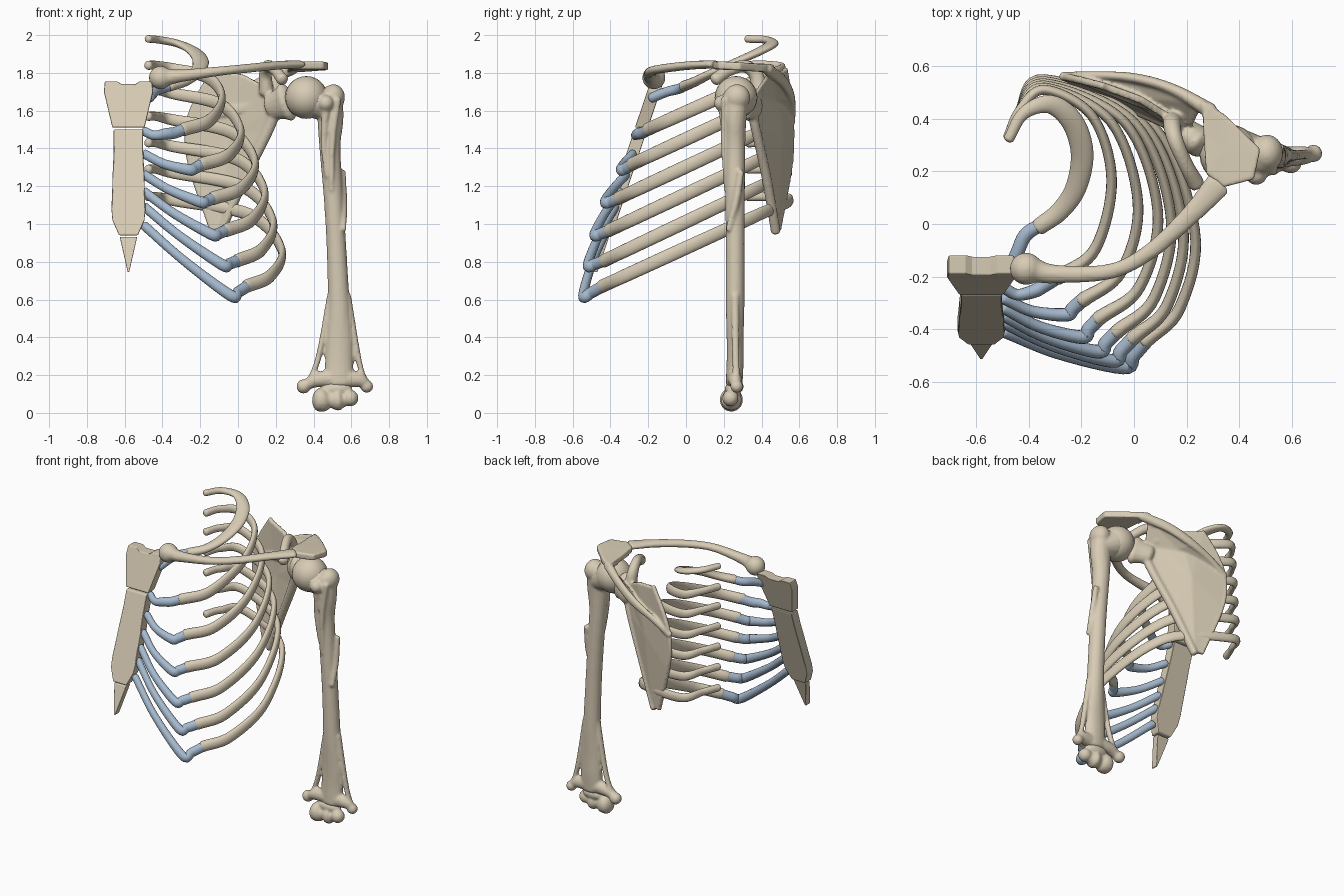
import bpy, bmesh
from math import sin, cos, pi, sqrt
from mathutils import Vector, Matrix


def material(name, col):
    m = bpy.data.materials.new(name)
    m.diffuse_color = (*col, 1)
    return m


BONE = material("bone", (0.68, 0.60, 0.46))
CART = material("cartilage", (0.38, 0.49, 0.62))


def spline(pts, sub):
    """Catmull-Rom through tuples of (x, y, z, radius_a, radius_b)."""
    p = [Vector(q) for q in pts]
    p = [p[0] * 2 - p[1]] + p + [p[-1] * 2 - p[-2]]
    out = []
    for i in range(1, len(p) - 2):
        a, b, c, d = p[i - 1:i + 3]
        for k in range(sub):
            t = k / sub
            out.append(0.5 * (2 * b + (c - a) * t + (2 * a - 5 * b + 4 * c - d) * t * t
                              + (3 * b - a - 3 * c + d) * t ** 3))
    return out + [p[-2]]


def tube(bm, pts, ref=(0, 0, 1), sub=6, n=16):
    """Sweep an ellipse along a path, with rounded ends."""
    s = spline(pts, sub)
    pos = [q.to_3d() if len(q) == 3 else Vector(q[:3]) for q in s]
    rings = []

    def ring(c, t, a, b):
        side = t.cross(Vector(ref)).normalized()
        up = side.cross(t)
        rings.append([bm.verts.new(c + side * a * cos(2 * pi * k / n) + up * b * sin(2 * pi * k / n))
                      for k in range(n)])
    last = len(s) - 1
    for i, q in enumerate(s):
        t = (pos[min(i + 1, last)] - pos[max(i - 1, 0)]).normalized()
        caps = [(-0.95, 0.3), (-0.7, 0.71), (-0.35, 0.94)] if i == 0 else []
        r = min(q[3], q[4]) * 0.7
        for h, w in caps:
            ring(pos[i] + t * h * r, t, q[3] * w, q[4] * w)
        ring(pos[i], t, q[3], q[4])
        if i == last:
            for h, w in [(0.35, 0.94), (0.7, 0.71), (0.95, 0.3)]:
                ring(pos[i] + t * h * r, t, q[3] * w, q[4] * w)
    for r0, r1 in zip(rings, rings[1:]):
        for k in range(n):
            bm.faces.new((r0[k], r0[(k + 1) % n], r1[(k + 1) % n], r1[k]))
    bm.faces.new(rings[0][::-1])
    bm.faces.new(rings[-1])


def ball(bm, c, r, scale=(1, 1, 1)):
    m = Matrix.Translation(c) @ Matrix.Diagonal((*scale, 1))
    bmesh.ops.create_uvsphere(bm, u_segments=24, v_segments=14, radius=r, matrix=m)


def slab(bm, pts, off, bulge=(0, 0, 0)):
    """Thick plate: outline fanned to its centre, extruded by off."""
    pts, off = [Vector(p) for p in pts], Vector(off)
    mid = sum(pts, Vector()) / len(pts) + Vector(bulge)
    lo, hi = ([bm.verts.new(p + off * s) for p in pts + [mid]] for s in (-0.5, 0.5))
    n = len(pts)
    for i in range(n):
        j = (i + 1) % n
        bm.faces.new((lo[j], lo[i], lo[n]))
        bm.faces.new((hi[i], hi[j], hi[n]))
        bm.faces.new((lo[i], lo[j], hi[j], hi[i]))


def finish(bm, name, mat=BONE, voxel=0, bevel=0, smooth=3):
    bmesh.ops.recalc_face_normals(bm, faces=bm.faces[:])
    me = bpy.data.meshes.new(name)
    bm.to_mesh(me)
    bm.free()
    ob = bpy.data.objects.new(name, me)
    bpy.context.collection.objects.link(ob)
    me.materials.append(mat)
    if bevel:
        b = ob.modifiers.new("bevel", "BEVEL")
        b.width, b.segments, b.limit_method, b.angle_limit = bevel, 2, "ANGLE", 0.6
    else:
        me.shade_smooth()
    if voxel:
        r = ob.modifiers.new("fuse", "REMESH")
        r.mode, r.voxel_size, r.use_smooth_shade = "VOXEL", voxel, True
        s = ob.modifiers.new("soften", "SMOOTH")
        s.factor, s.iterations = 0.5, smooth


# Sternum: three tilted plates, half outlines mirrored about x = -0.58
def sternum(name, half, thick):
    outline = half + [(-x, z) for x, z in half[::-1] if x > 0]
    bm = bmesh.new()
    slab(bm, [(x - 0.58, -0.155 - 0.335 * (1.75 - z), z) for x, z in outline], (0, thick, 0))
    finish(bm, name, bevel=0.006)


sternum("manubrium", [(0.035, 1.74), (0.06, 1.755), (0.125, 1.755), (0.13, 1.70), (0.085, 1.51)], 0.07)
sternum("sternum_body", [(0.078, 1.50), (0.078, 1.39), (0.083, 1.28), (0.086, 1.18), (0.09, 1.08),
                         (0.085, 1.02), (0.05, 0.94)], 0.068)
sternum("xiphoid", [(0.046, 0.932), (0.03, 0.86), (0.004, 0.745)], 0.045)

# First rib: broad and flat
bm = bmesh.new()
tube(bm, [(-.475, .325, 1.98, .02, .02), (-.42, .42, 1.975, .024, .02), (-.32, .455, 1.955, .035, .02),
          (-.235, .39, 1.915, .042, .021), (-.197, .27, 1.86, .043, .021), (-.22, .14, 1.80, .04, .022),
          (-.28, .05, 1.755, .036, .025), (-.36, -.01, 1.73, .032, .028)])
finish(bm, "rib_1")
bm = bmesh.new()
tube(bm, [(-.35, 0, 1.732, .025, .025), (-.41, -.04, 1.715, .027, .027), (-.44, -.10, 1.70, .026, .026),
          (-.47, -.18, 1.67, .028, .028)])
finish(bm, "costal_cartilage_1", CART)

# Ribs 2-7: back end z, widest (x, y), joint, cartilage bend, sternum z
RIBS = [
    (1.84, (-.085, .17), (-.29, -.205, 1.50), (-.38, -.255, 1.478), 1.49),
    (1.71, (.015, .08), (-.195, -.29, 1.315), (-.26, -.345, 1.287), 1.37),
    (1.57, (.09, .05), (-.135, -.36, 1.135), (-.20, -.43, 1.117), 1.26),
    (1.43, (.14, .03), (-.065, -.41, 0.965), (-.14, -.485, 0.945), 1.17),
    (1.29, (.185, 0), (-.005, -.435, 0.805), (-.085, -.52, 0.785), 1.09),
    (1.145, (.23, -.02), (.045, -.445, 0.67), (-.04, -.545, 0.622), 0.99),
]
for i, (ez, (mx, my), J, K, sz) in enumerate(RIBS):
    bx, by = -.34, .51 + .008 * i
    bz = ez - .02

    def on(x, y, a, b):
        return (x, y, bz + (J[2] - bz) * (by - y) / (by - J[1]), a, b)
    bm = bmesh.new()
    tube(bm, [(-.475, .33, ez, .022, .024), (-.435, .43, ez, .018, .024), on(bx, by, .019, .03),
              on(bx + .707 * (mx - bx), my + .707 * (by - my), .019, .034), on(mx, my, .02, .036),
              on(mx - .3 * (mx - J[0]), my + .7 * (J[1] - my), .022, .036), (*J, .028, .036)], sub=8)
    finish(bm, f"rib_{i + 2}")
    # Costal cartilage
    y = -0.155 - 0.335 * (1.75 - sz)
    q = [K[k] * .45 + (-.495, y - .01, sz)[k] * .55 for k in range(3)]
    bm = bmesh.new()
    tube(bm, [(J[0] + .01, J[1] + .01, J[2] + .004, .027, .032),
              (J[0] * .45 + K[0] * .55, J[1] * .45 + K[1] * .55, J[2] * .45 + K[2] * .55 - .006, .027, .031),
              (*K, .026, .03), (q[0], q[1] - .015, q[2] - .015, .022, .025), (-.495, y, sz, .022, .025)])
    finish(bm, f"costal_cartilage_{i + 2}", CART)

# Clavicle
bm = bmesh.new()
ball(bm, (-.41, -.17, 1.775), .062)
tube(bm, [(-.40, -.17, 1.775, .05, .05), (-.30, -.19, 1.785, .036, .034), (-.09, -.18, 1.81, .03, .025),
          (.06, -.105, 1.825, .031, .024), (.21, .03, 1.84, .038, .023), (.32, .15, 1.845, .052, .022)])
finish(bm, "clavicle", voxel=.009, smooth=5)

# Scapula: blade, borders, spine, acromion, coracoid, socket fused together
bm = bmesh.new()
medial = [(-.12, .525, 1.82), (-.22, .55, 1.66), (-.27, .56, 1.50), (-.25, .55, 1.30), (-.14, .49, .97)]
lateral = [(-.09, .475, .96), (.04, .425, 1.25), (.16, .37, 1.50), (.21, .34, 1.64)]
slab(bm, medial + lateral + [(.14, .40, 1.73), (.03, .47, 1.79)], (.008, .026, 0), (0, .03, 0))
tube(bm, [(*p, .013, .015) for p in medial], (0, 1, 0))
tube(bm, [(*p, .022 + .004 * k, .026) for k, p in enumerate(lateral)], (0, 1, 0))
tube(bm, [(.18, .36, 1.62, .07, .05), (.225, .33, 1.635, .085, .055), (.255, .31, 1.645, .105, .06)],
     (0, 1, 0))
slab(bm, [(-.26, .555, 1.55), (0, .56, 1.68), (.26, .455, 1.82), (.22, .37, 1.70), (0, .45, 1.60)], (0, 0, .032))
tube(bm, [(-.27, .56, 1.54, .018, .022), (-.14, .565, 1.62, .016, .022), (.01, .552, 1.69, .02, .03),
          (.15, .51, 1.76, .022, .032), (.29, .43, 1.82, .03, .03)])
slab(bm, [(.26, .47, 1.825), (.345, .415, 1.825), (.48, .285, 1.835), (.455, .17, 1.84), (.34, .14, 1.84),
          (.275, .19, 1.84), (.265, .33, 1.83)], (0, 0, .042))
tube(bm, [(.15, .39, 1.70, .045, .04), (.145, .37, 1.79, .038, .034), (.16, .31, 1.835, .034, .03),
          (.20, .22, 1.81, .032, .028), (.235, .155, 1.765, .034, .032)], (1, 0, .2))
finish(bm, "scapula", voxel=.008, smooth=3)

# Humerus: head
bm = bmesh.new()
ball(bm, (.362, .265, 1.67), .113)
finish(bm, "humerus_head")

# Humerus: shaft, tubercles, crests, condyles fused together
bm = bmesh.new()
tube(bm, [(.495, .265, 1.68, .06, .07), (.49, .26, 1.55, .068, .06), (.487, .26, 1.40, .056, .054),
          (.505, .26, 1.15, .052, .052), (.52, .26, .90, .052, .05), (.533, .26, .60, .058, .05),
          (.537, .26, .40, .072, .045), (.535, .26, .27, .075, .045), (.535, .255, .16, .08, .045)], (0, 1, 0))
tube(bm, [(.395, .265, 1.655, .098, .103), (.43, .265, 1.635, .085, .09), (.50, .265, 1.60, .06, .06)], (0, 1, 0))
ball(bm, (.505, .27, 1.67), .07, (.88, 1, 1))
ball(bm, (.465, .19, 1.64), .042)
tube(bm, [(.525, .205, 1.66, .022, .02), (.50, .20, 1.45, .018, .016), (.495, .21, 1.18, .01, .01)], (0, 1, 0))
tube(bm, [(.465, .19, 1.62, .022, .02), (.455, .21, 1.42, .018, .016), (.47, .215, 1.25, .01, .01)], (0, 1, 0))
tube(bm, [(.553, .29, 1.275, .018, .018), (.56, .265, 1.12, .018, .02), (.56, .225, .97, .014, .016)], (0, 1, 0))
# two supracondylar ridges ending in epicondyles
for x0, x1, x2, r in ((.485, .437, .365, .038), (.585, .628, .68, .034)):
    tube(bm, [(x0, .26, .62, .014, .02), (x1, .262, .34, .016, .02), ((x1 + x2) / 2, .265, .22, .015, .02),
              (x2, .265, .15, .018, .022)], (0, 1, 0))
    ball(bm, (x2 - .02 * (x2 < .5) + .002, .268, .14), r)
tube(bm, [(.35, .265, .14, .025, .025), (.42, .26, .175, .04, .04), (.535, .255, .18, .04, .05),
          (.64, .26, .175, .036, .04), (.68, .265, .145, .025, .025)])
finish(bm, "humerus_shaft", voxel=.009, smooth=3)

# Elbow joint surface: grooved trochlea and round capitulum
bm = bmesh.new()
tube(bm, [(.435, .24, .07, .062, .064), (.46, .24, .068, .058, .06), (.49, .24, .07, .042, .044),
          (.53, .24, .068, .056, .056), (.555, .24, .07, .04, .042), (.575, .24, .072, .03, .035)])
ball(bm, (.595, .235, .078), .043)
ball(bm, (.52, .25, .125), .05, (1.7, .9, .8))
finish(bm, "elbow_condyles", voxel=.008, smooth=2)
